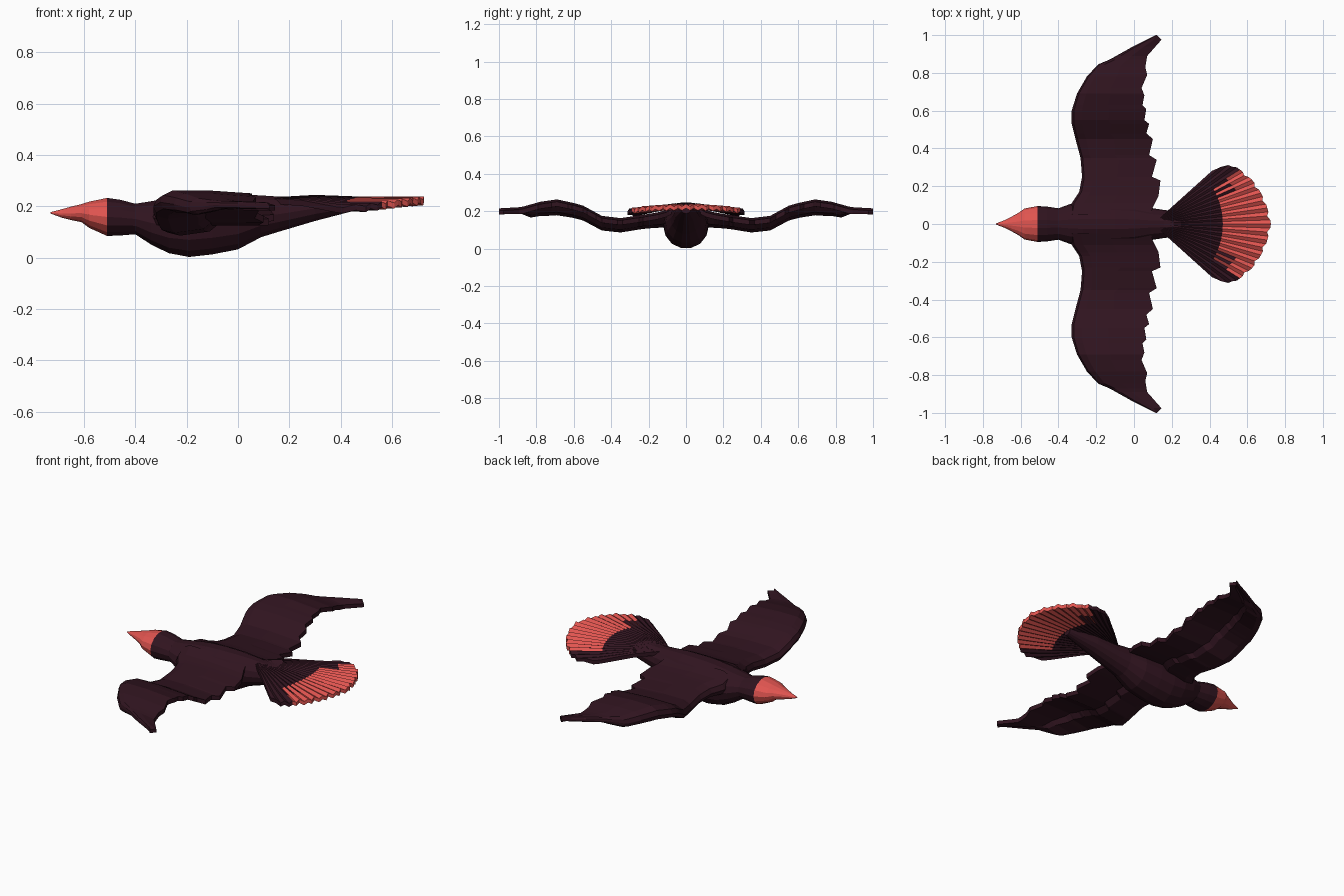
import bpy, bmesh, math

if "Cube" in bpy.data.objects:
    bpy.data.objects.remove(bpy.data.objects["Cube"])


def material(name, rgb):
    m = bpy.data.materials.new(name)
    m.diffuse_color = (*rgb, 1)
    m.use_nodes = True
    m.node_tree.nodes["Principled BSDF"].inputs["Base Color"].default_value = m.diffuse_color
    return m


DARK = material("dark_plumage", (0.030, 0.007, 0.014))
RED = material("red_plumage", (0.75, 0.09, 0.08))


def interp(pts, x):
    """Piecewise linear lookup in (x, value) pairs."""
    if x <= pts[0][0]:
        return pts[0][1]
    for (x0, v0), (x1, v1) in zip(pts, pts[1:]):
        if x <= x1:
            return v0 + (v1 - v0) * (x - x0) / (x1 - x0)
    return pts[-1][1]


def loft(name, rings, is_red=lambda c: False):
    """Skin closed rings with quads, cap both ends, colour by face centre."""
    bm = bmesh.new()
    rows = [[bm.verts.new(p) for p in r] for r in rings]
    n = len(rows[0])
    for a, b in zip(rows, rows[1:]):
        for i in range(n):
            j = (i + 1) % n
            bm.faces.new((a[i], a[j], b[j], b[i]))
    bm.faces.new(rows[0])
    bm.faces.new(rows[-1][::-1])
    bmesh.ops.recalc_face_normals(bm, faces=bm.faces)
    for f in bm.faces:
        f.material_index = int(is_red(f.calc_center_median()))
    me = bpy.data.meshes.new(name)
    bm.to_mesh(me)
    bm.free()
    me.materials.append(DARK)
    me.materials.append(RED)
    ob = bpy.data.objects.new(name, me)
    bpy.context.collection.objects.link(ob)
    return ob


def ovals(stations, sides=14):
    """Rings across x from (x, half width, bottom z, top z)."""
    out = []
    for x, w, lo, hi in stations:
        out.append([(x, w * math.cos(k * math.tau / sides),
                     (lo + hi) / 2 + (hi - lo) / 2 * math.sin(k * math.tau / sides))
                    for k in range(sides)])
    return out


# Head with beak
loft("head", ovals([(-0.73, 0.003, 0.172, 0.178), (-0.685, 0.02, 0.155, 0.19),
                    (-0.65, 0.038, 0.146, 0.2), (-0.61, 0.06, 0.138, 0.21),
                    (-0.58, 0.082, 0.115, 0.22), (-0.51, 0.095, 0.083, 0.235)]),
     lambda c: True)

# Neck, breast and rump
loft("body", ovals([(-0.51, 0.095, 0.083, 0.235), (-0.46, 0.092, 0.085, 0.228),
                    (-0.40, 0.083, 0.09, 0.212), (-0.34, 0.105, 0.05, 0.222),
                    (-0.27, 0.118, 0.015, 0.236), (-0.19, 0.122, 0.0, 0.246),
                    (-0.10, 0.12, 0.01, 0.25), (0.0, 0.11, 0.03, 0.25),
                    (0.09, 0.085, 0.078, 0.245), (0.16, 0.074, 0.1, 0.24),
                    (0.30, 0.06, 0.142, 0.242), (0.47, 0.025, 0.187, 0.232)]))

# Wing outline: leading edge, toothed trailing edge, top height, thickness by y
LEAD = [(0.05, -0.34), (0.11, -0.33), (0.17, -0.29), (0.25, -0.275), (0.35, -0.283),
        (0.45, -0.31), (0.53, -0.33), (0.60, -0.33), (0.69, -0.302), (0.78, -0.25),
        (0.845, -0.19), (0.87, -0.13), (0.94, -0.005), (1.0, 0.115)]
TRAIL = [(0.05, 0.09), (0.09, 0.10), (0.15, 0.13), (0.23, 0.14), (0.25, 0.095),
         (0.34, 0.12), (0.365, 0.08), (0.45, 0.10), (0.48, 0.065), (0.53, 0.08),
         (0.55, 0.055), (0.61, 0.065), (0.63, 0.045), (0.68, 0.055), (0.72, 0.04),
         (0.79, 0.07), (0.83, 0.06), (0.89, 0.07), (0.975, 0.145), (1.0, 0.122)]
TOP = [(0.05, 0.235), (0.12, 0.20), (0.2, 0.185), (0.35, 0.163), (0.45, 0.175),
       (0.56, 0.235), (0.69, 0.263), (0.78, 0.25), (0.88, 0.222), (1.0, 0.215)]
THICK = [(0.05, 0.1), (0.2, 0.075), (0.6, 0.08), (0.7, 0.085), (0.83, 0.07),
         (0.89, 0.03), (1.0, 0.025)]


def wing_ring(y, side):
    x0, x1 = interp(LEAD, y), interp(TRAIL, y)
    z, t = interp(TOP, y), interp(THICK, y)
    s = min(0.032, t)
    section = [(0, -0.55 * t), (0.03, -0.22 * t), (0.14, 0), (0.5, 0), (1, -0.012),
               (1, -0.012 - 0.8 * s), (0.5, -s - 0.006), (0.43, -0.8 * t),
               (0.15, -t), (0.03, -0.85 * t)]
    return [(x0 + (x1 - x0) * u, side * y, z + dz) for u, dz in section]


ys = sorted({y for y, _ in LEAD + TRAIL})
for label, side in (("left_wing", 1), ("right_wing", -1)):
    loft(label, [wing_ring(y, side) for y in ys])

# Fanned tail: polar grid around a hub, pleated, with a red centre
HUB = 0.10
RIM = [(0, 0.625), (12, 0.605), (23, 0.578), (31, 0.547), (37, 0.525), (40, 0.47), (42, 0.42)]
RIDGE = [(0.05, 0.236), (0.2, 0.243), (0.37, 0.235), (0.63, 0.232)]
STEPS = 42


def tail_ring(k):
    deg = -42 + 84 * k / STEPS
    a = math.radians(deg)
    rim = interp(RIM, abs(deg)) - (0.012 if k % 4 == 3 else 0)
    pleat = 0.004 if k % 2 else -0.004
    pts = []
    for r in (0.05, 0.2, 0.3, 0.37, 0.37 + (rim - 0.37) * 0.5, rim):
        z = interp(RIDGE, r) - 0.034 * (deg / 42) ** 2 * min(1, r / 0.4) + pleat * r / 0.4
        pts.append((HUB + r * math.cos(a), r * math.sin(a), z))
    return pts + [(x, y, z - 0.022) for x, y, z in reversed(pts)]


def tail_red(c):
    r = math.hypot(c.x - HUB, c.y)
    deg = abs(math.degrees(math.atan2(c.y, c.x - HUB)))
    streak = int(deg / 2) % 2 == 0
    if r > 0.485:
        return deg < 32
    return r > 0.37 and (deg < 22 or (deg < 31 and streak))


loft("tail_fan", [tail_ring(k) for k in range(STEPS + 1)], tail_red)
